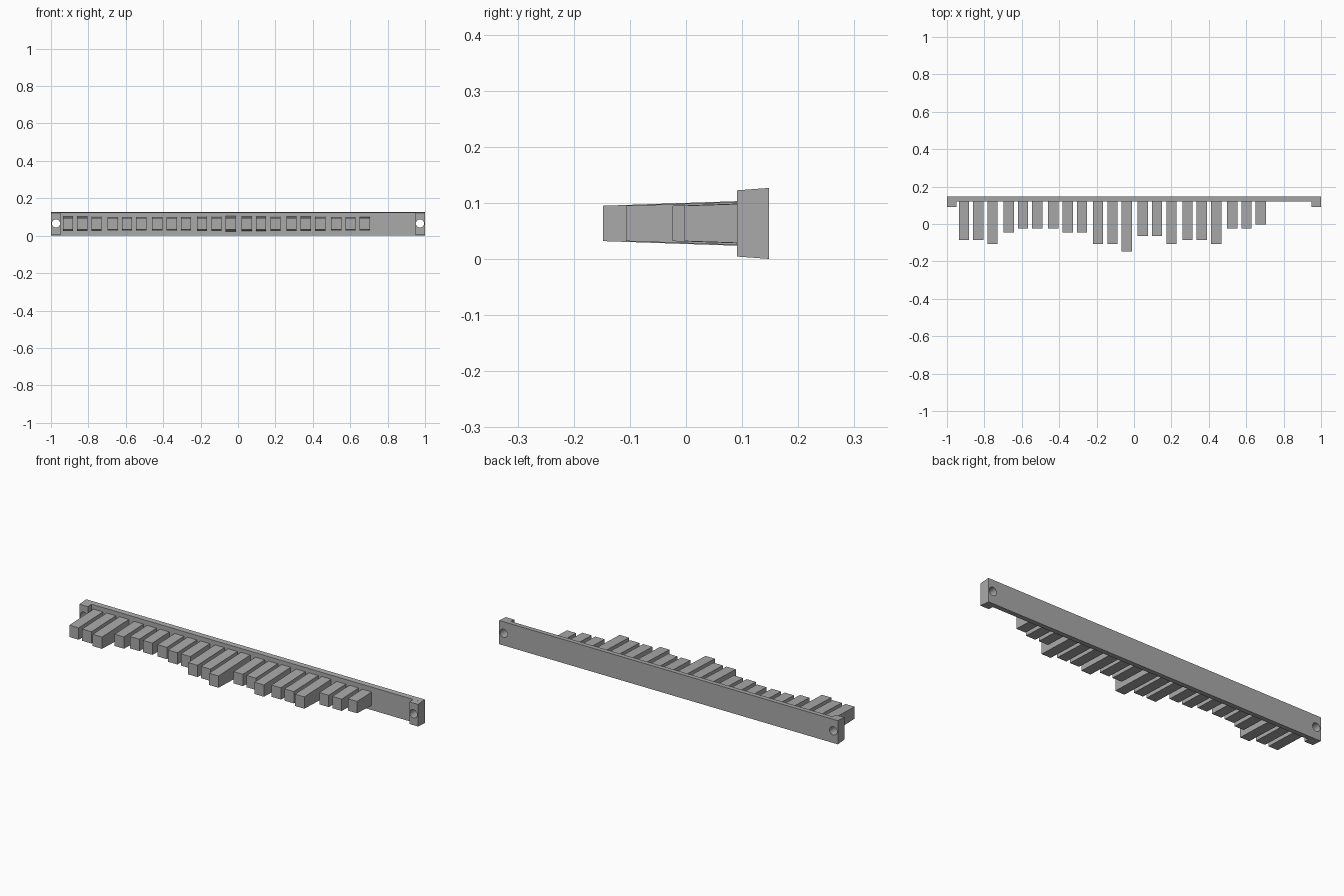
import bpy, bmesh, math

cube = bpy.data.objects.get("Cube")
if cube:
    bpy.data.objects.remove(cube, do_unlink=True)

grey = bpy.data.materials.new("plain grey")
grey.use_nodes = True
colour = (0.4, 0.4, 0.4, 1)
grey.diffuse_color = colour
grey.node_tree.nodes["Principled BSDF"].inputs["Base Color"].default_value = colour

MID_Z = 0.0635
BACK = 0.148
PLATE_FRONT = 0.12


def tapered_block(name, x, width, front, back, half_front, half_back):
    """Block whose height grows from its front to its back."""
    bm = bmesh.new()
    bmesh.ops.create_cube(bm, size=2)
    for v in bm.verts:
        at_front = v.co.y < 0
        v.co.x = x + v.co.x * width / 2
        v.co.y = front if at_front else back
        v.co.z = MID_Z + v.co.z * (half_front if at_front else half_back)
    mesh = bpy.data.meshes.new(name)
    bm.to_mesh(mesh)
    bm.free()
    mesh.materials.append(grey)
    obj = bpy.data.objects.new(name, mesh)
    bpy.context.collection.objects.link(obj)
    return obj


def boolean(obj, other, operation):
    mod = obj.modifiers.new(operation.lower(), 'BOOLEAN')
    mod.operation = operation
    mod.solver = 'EXACT'
    mod.object = other
    other.hide_render = True
    other.hide_set(True)
    bpy.context.view_layer.objects.active = obj
    bpy.ops.object.modifier_apply(modifier=mod.name)
    bpy.data.objects.remove(other, do_unlink=True)


# Long back plate with a mounting lug and a screw hole at each end
plate = tapered_block("back_plate", 0, 2, PLATE_FRONT, BACK, 0.0612, 0.0632)
for side in (-1, 1):
    lug = tapered_block("lug", side * 0.975, 0.05, 0.0905, BACK, 0.059, 0.0632)
    boolean(plate, lug, 'UNION')
    bpy.ops.mesh.primitive_cylinder_add(vertices=24, radius=0.022, depth=0.2,
                                        location=(side * 0.973, 0.12, 0.065),
                                        rotation=(math.pi / 2, 0, 0))
    boolean(plate, bpy.context.object, 'DIFFERENCE')
bpy.ops.object.select_all(action='DESELECT')
plate.select_set(True)
bpy.context.view_layer.objects.active = plate
bpy.ops.object.shade_smooth_by_angle(angle=math.radians(30))

# Row of teeth in groups of three, cut to stepped depths
depth_steps = [3, 3, 2, 5, 6, 6, 6, 5, 5, 2, 2, 0, 4, 4, 2, 3, 3, 2, 6, 6, 7]
for i, step in enumerate(depth_steps):
    x = -0.909 + (i // 3) * 0.239 + (i % 3) * 0.0765
    front = -BACK + step * 0.0207
    half_back = 0.0315 + 0.035 * (PLATE_FRONT - front)
    tapered_block(f"tooth_{i + 1}", x, 0.055, front, PLATE_FRONT + 0.005,
                  0.0315, half_back)
